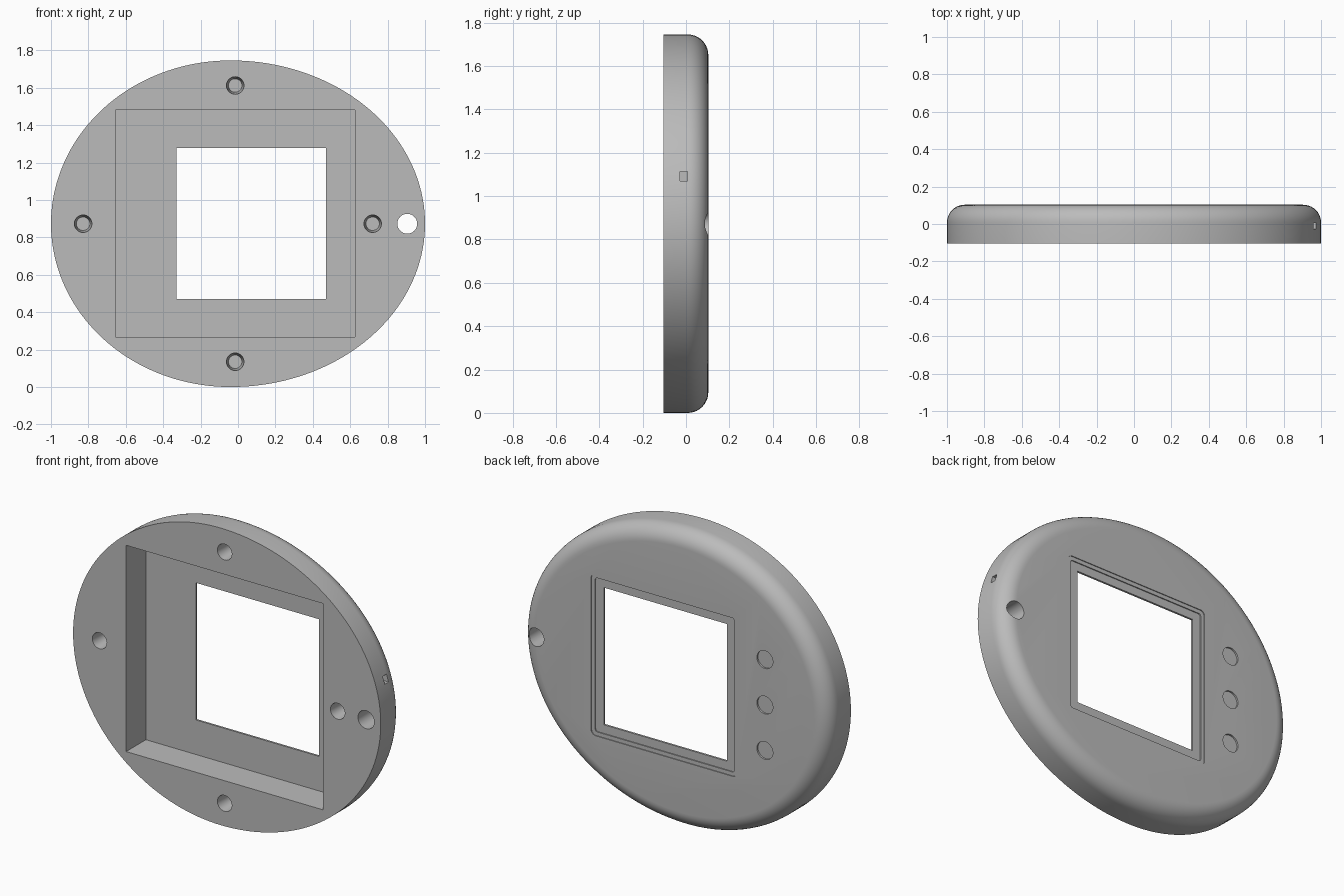
import bpy, bmesh, math
from mathutils import Matrix, Vector

default = bpy.data.objects.get("Cube")
if default:
    bpy.data.objects.remove(default, do_unlink=True)

FRONT, BACK = -0.103, 0.103
MID_Z = 0.873
WIN_X = 0.07

grey = bpy.data.materials.new("plain grey")
grey.use_nodes = True
colour = (0.5, 0.5, 0.5, 1)
grey.diffuse_color = colour
grey.node_tree.nodes["Principled BSDF"].inputs["Base Color"].default_value = colour


def make_object(name, bm):
    bmesh.ops.recalc_face_normals(bm, faces=bm.faces)
    mesh = bpy.data.meshes.new(name)
    bm.to_mesh(mesh)
    bm.free()
    mesh.materials.append(grey)
    obj = bpy.data.objects.new(name, mesh)
    bpy.context.collection.objects.link(obj)
    return obj


def loft(name, rings):
    """Skin a stack of equal closed rings and cap both ends."""
    bm = bmesh.new()
    loops = [[bm.verts.new(p) for p in ring] for ring in rings]
    n = len(loops[0])
    for a, b in zip(loops, loops[1:]):
        for i in range(n):
            j = (i + 1) % n
            bm.faces.new((a[i], a[j], b[j], b[i]))
    bm.faces.new(loops[0])
    bm.faces.new(loops[-1])
    return make_object(name, bm)


def egg_ring(inset, y, steps=160):
    """Oval outline, longer on its left, moved inwards along its normals."""
    centre, ring = -0.04, []
    b = MID_Z
    for i in range(steps):
        t = 2 * math.pi * i / steps
        a = 1 - centre if math.cos(t) > 0 else 1 + centre
        normal = Vector((b * math.cos(t), a * math.sin(t))).normalized()
        ring.append((centre + a * math.cos(t) - inset * normal.x, y,
                     MID_Z + b * math.sin(t) - inset * normal.y))
    return ring


def rounded_ring(size, radius, y, steps=6):
    """Rounded square around the window."""
    ring = []
    for corner in range(4):
        base = corner * math.pi / 2
        sx = 1 if corner in (0, 3) else -1
        sz = 1 if corner < 2 else -1
        for k in range(steps + 1):
            t = base + math.pi / 2 * k / steps
            ring.append((WIN_X + sx * (size / 2 - radius) + radius * math.cos(t), y,
                         MID_Z + sz * (size / 2 - radius) + radius * math.sin(t)))
    return ring


def box(name, x, y, z):
    bm = bmesh.new()
    bmesh.ops.create_cube(bm, size=1)
    for v in bm.verts:
        v.co = [low + (c + 0.5) * (high - low) for c, (low, high) in zip(v.co, (x, y, z))]
    return make_object(name, bm)


def peg(name, x, z, y0, y1, r0, r1):
    """Round cutter along y, with radius r0 at y0 and r1 at y1."""
    bm = bmesh.new()
    turn = Matrix.Translation((x, (y0 + y1) / 2, z)) @ Matrix.Rotation(math.pi / 2, 4, "X")
    bmesh.ops.create_cone(bm, cap_ends=True, segments=40, radius1=r1, radius2=r0,
                          depth=y1 - y0, matrix=turn)
    return make_object(name, bm)


# Oval housing with a rounded back edge
fillet = 0.095
rings = [egg_ring(0, FRONT)]
for k in range(11):
    t = math.pi / 2 * k / 10
    rings.append(egg_ring(fillet * (1 - math.cos(t)), BACK - fillet * (1 - math.sin(t))))
housing = loft("housing", rings)

# Front pocket, window and its stepped recess at the back
cutters = [
    box("pocket_cutter", (-0.655, 0.625), (-0.3, 0.08), (0.268, 1.48)),
    box("window_cutter", (WIN_X - 0.4, WIN_X + 0.4), (-0.3, 0.3), (0.471, 1.277)),
    loft("bezel_cutter", [rounded_ring(0.95, 0.03, y) for y in (0.098, 0.2)]),
    loft("inner_bezel_cutter", [rounded_ring(0.905, 0.015, y) for y in (0.092, 0.2)]),
]

# Blind screw holes in the front, and the through hole
for x, z in ((-0.015, 1.612), (-0.015, 0.135), (-0.828, MID_Z), (0.72, MID_Z)):
    cutters.append(peg("screw_hole_cutter", x, z, FRONT - 0.001, 0.04, 0.047, 0.036))
cutters.append(peg("hanging_hole_cutter", 0.905, MID_Z, -0.3, 0.3, 0.053, 0.053))

# Small side port into the pocket
cutters.append(box("port_cutter", (0.55, 1.2), (-0.027, 0.008), (1.07, 1.113)))

# Shallow round button seats on the back
for step in (-1, 0, 1):
    cutters.append(peg("button_seat_cutter", -0.585, MID_Z + 0.267 * step,
                       0.093, 0.2, 0.052, 0.052))

bpy.context.view_layer.objects.active = housing
for cutter in cutters:
    cut = housing.modifiers.new(cutter.name, "BOOLEAN")
    cut.operation = "DIFFERENCE"
    cut.solver = "EXACT"
    cut.object = cutter
    bpy.ops.object.modifier_apply(modifier=cut.name)
    bpy.data.objects.remove(cutter, do_unlink=True)

# Smooth shading with crisp cut edges
bpy.ops.object.select_all(action="DESELECT")
housing.select_set(True)
bpy.ops.object.shade_smooth_by_angle(angle=math.radians(30))
